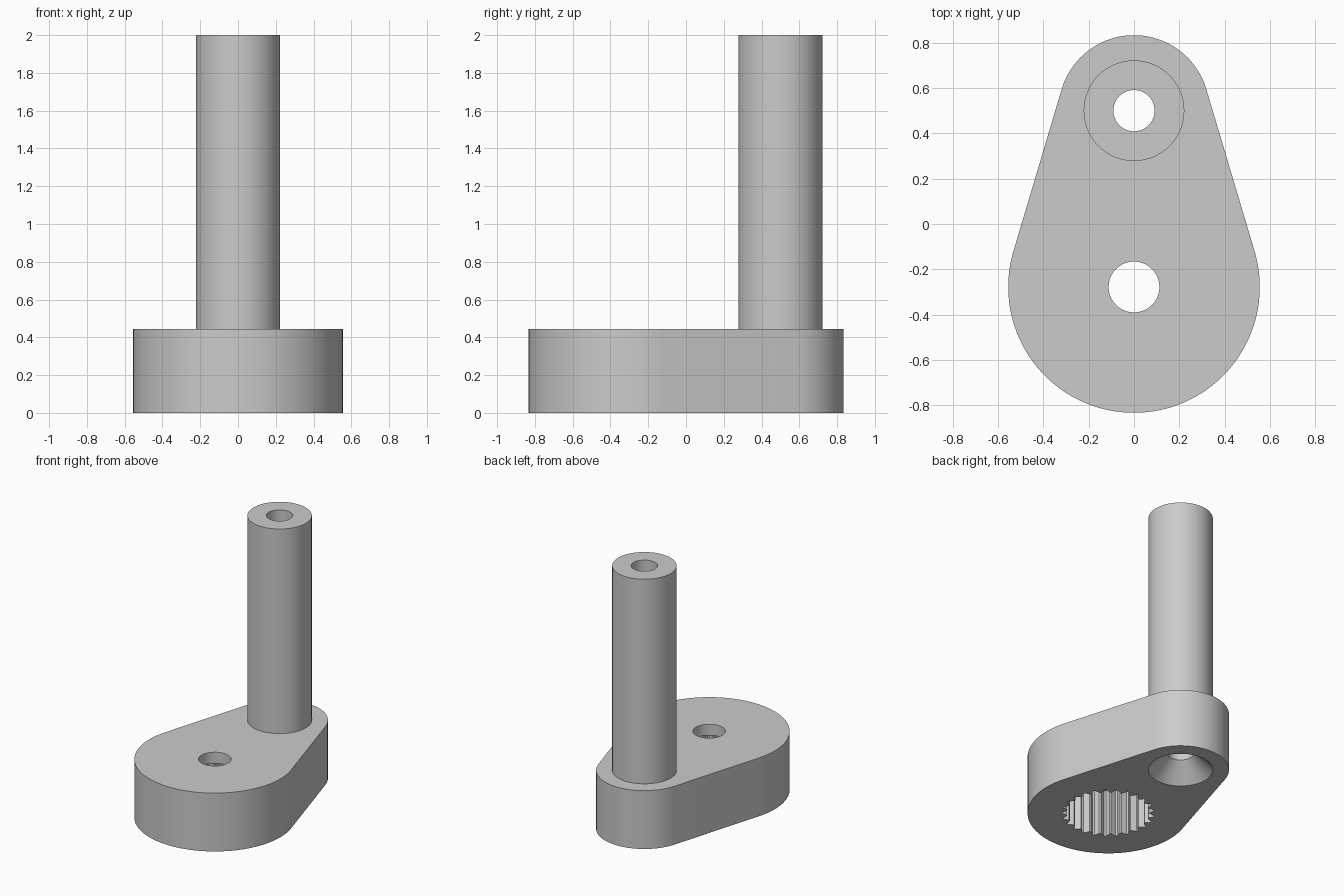
import bpy, bmesh, math

if "Cube" in bpy.data.objects:
    bpy.data.objects.remove(bpy.data.objects["Cube"], do_unlink=True)

HUB_Y, POST_Y = -0.278, 0.5
HUB_R, TIP_R, POST_R = 0.555, 0.333, 0.222
ARM_H, TOP = 0.444, 2.0
BORE_R, SCREW_R = 0.091, 0.112
SPLINE_OUT, SPLINE_IN, SPLINE_DEPTH, TEETH = 0.32, 0.285, 0.36, 25
SEGS = 96

grey = bpy.data.materials.new("grey plastic")
grey.use_nodes = True
colour = (0.6, 0.6, 0.6, 1)
grey.diffuse_color = colour
grey.node_tree.nodes["Principled BSDF"].inputs["Base Color"].default_value = colour


def arc(y, r, start, end, n):
    """Points on an arc centred on (0, y)."""
    angles = [start + (end - start) * i / n for i in range(n + 1)]
    return [(r * math.cos(a), y + r * math.sin(a)) for a in angles]


def circle(y, r):
    return arc(y, r, 0, math.tau, SEGS)[:-1]


def loft(name, sections):
    """Closed solid through (outline, height) sections with equal point counts."""
    bm = bmesh.new()
    rings = [[bm.verts.new((x, y, z)) for x, y in pts] for pts, z in sections]
    for low, high in zip(rings, rings[1:]):
        n = len(low)
        for i in range(n):
            j = (i + 1) % n
            bm.faces.new((low[i], low[j], high[j], high[i]))
    bm.faces.new(rings[0][::-1])
    bm.faces.new(rings[-1])
    bmesh.ops.recalc_face_normals(bm, faces=bm.faces)
    mesh = bpy.data.meshes.new(name)
    bm.to_mesh(mesh)
    bm.free()
    mesh.materials.append(grey)
    obj = bpy.data.objects.new(name, mesh)
    bpy.context.collection.objects.link(obj)
    return obj


def select(obj):
    bpy.ops.object.select_all(action='DESELECT')
    obj.select_set(True)
    bpy.context.view_layer.objects.active = obj


def carve(obj, cutters):
    """Subtract the cutters and shade the result."""
    select(obj)
    for cutter in cutters:
        mod = obj.modifiers.new(cutter.name, 'BOOLEAN')
        mod.operation = 'DIFFERENCE'
        mod.solver = 'EXACT'
        mod.object = cutter
        bpy.ops.object.modifier_apply(modifier=mod.name)
    bpy.ops.object.shade_smooth_by_angle(angle=math.radians(25))


# Tapered arm: two arcs joined by tangent lines
tilt = math.asin((HUB_R - TIP_R) / (POST_Y - HUB_Y))
outline = (arc(HUB_Y, HUB_R, math.pi - tilt, math.tau + tilt, 72)
           + arc(POST_Y, TIP_R, tilt, math.pi - tilt, 48))
arm = loft("arm", [(outline, 0), (outline, ARM_H)])

# Handle post
post_ring = circle(POST_Y, POST_R)
post = loft("post", [(post_ring, ARM_H), (post_ring, TOP)])

# Post bore with a countersink underneath
bore_ring = circle(POST_Y, BORE_R)
flare = 0.05
bore = loft("bore_cutter", [
    (circle(POST_Y, POST_R + flare), -flare),
    (bore_ring, POST_R - BORE_R),
    (bore_ring, TOP + flare)])

# Hub screw hole
screw_ring = circle(HUB_Y, SCREW_R)
screw = loft("screw_cutter", [(screw_ring, -flare), (screw_ring, ARM_H + flare)])

# Toothed socket in the underside of the hub
teeth = []
for i in range(TEETH):
    for offset, r in ((-0.42, SPLINE_IN), (-0.08, SPLINE_OUT),
                      (0.08, SPLINE_OUT), (0.42, SPLINE_IN)):
        a = math.tau * (i + offset) / TEETH + math.pi / 2
        teeth.append((r * math.cos(a), HUB_Y + r * math.sin(a)))
socket = loft("socket_cutter", [(teeth, -flare), (teeth, SPLINE_DEPTH)])

carve(arm, [bore, screw, socket])
carve(post, [bore])
for cutter in (bore, screw, socket):
    bpy.data.objects.remove(cutter, do_unlink=True)
